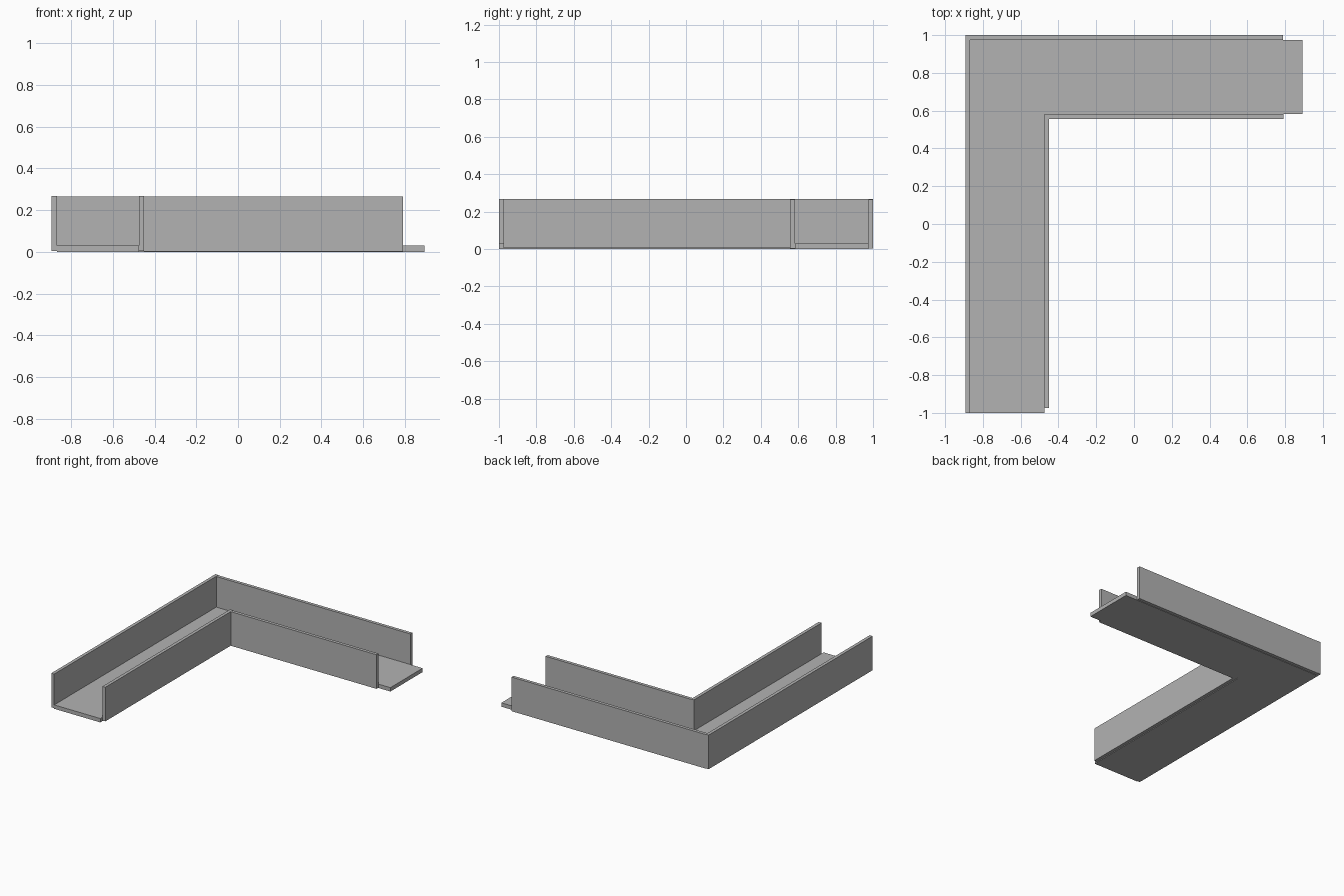
import bpy
import bmesh

cube = bpy.data.objects.get("Cube")
if cube:
    bpy.data.objects.remove(cube, do_unlink=True)

# Single plain grey
grey = bpy.data.materials.new("plain grey")
grey.use_nodes = True
grey.diffuse_color = (0.45, 0.45, 0.45, 1)
grey.node_tree.nodes["Principled BSDF"].inputs["Base Color"].default_value = grey.diffuse_color


def prism(name, outline, z0, z1):
    """Extrude a flat outline from z0 up to z1."""
    bm = bmesh.new()
    base = bm.faces.new([bm.verts.new((x, y, z0)) for x, y in outline])
    top = bmesh.ops.extrude_face_region(bm, geom=[base])["geom"]
    bmesh.ops.translate(bm, vec=(0, 0, z1 - z0),
                        verts=[v for v in top if isinstance(v, bmesh.types.BMVert)])
    bmesh.ops.recalc_face_normals(bm, faces=bm.faces)
    mesh = bpy.data.meshes.new(name)
    bm.to_mesh(mesh)
    bm.free()
    mesh.materials.append(grey)
    obj = bpy.data.objects.new(name, mesh)
    bpy.context.collection.objects.link(obj)
    return obj


def board(name, x0, x1, y0, y1, z0, z1):
    return prism(name, [(x0, y0), (x1, y0), (x1, y1), (x0, y1)], z0, z1)


# Outer and inner faces of the channel
left, right, front, back = -0.893, 0.893, -1.0, 1.0
t = 0.025
inner_x, inner_y = -0.475, 0.582
wall_end = 0.788

# L-shaped floor, projecting past the walls at the right end
prism("channel_floor", [
    (left + t, front), (inner_x, front), (inner_x, inner_y),
    (right, inner_y), (right, back - t), (left + t, back - t)], 0, 0.03)

# Tall outer walls
board("outer_side_wall", left, left + t, front, back, 0.005, 0.268)
board("outer_back_wall", left + t, wall_end, back - t, back, 0.003, 0.266)

# Inner walls meeting at the corner
board("inner_side_wall", inner_x, inner_x + t, -0.975, inner_y, 0.005, 0.268)
board("inner_back_wall", inner_x + t, wall_end + 0.003, inner_y - t, inner_y, 0.003, 0.266)
